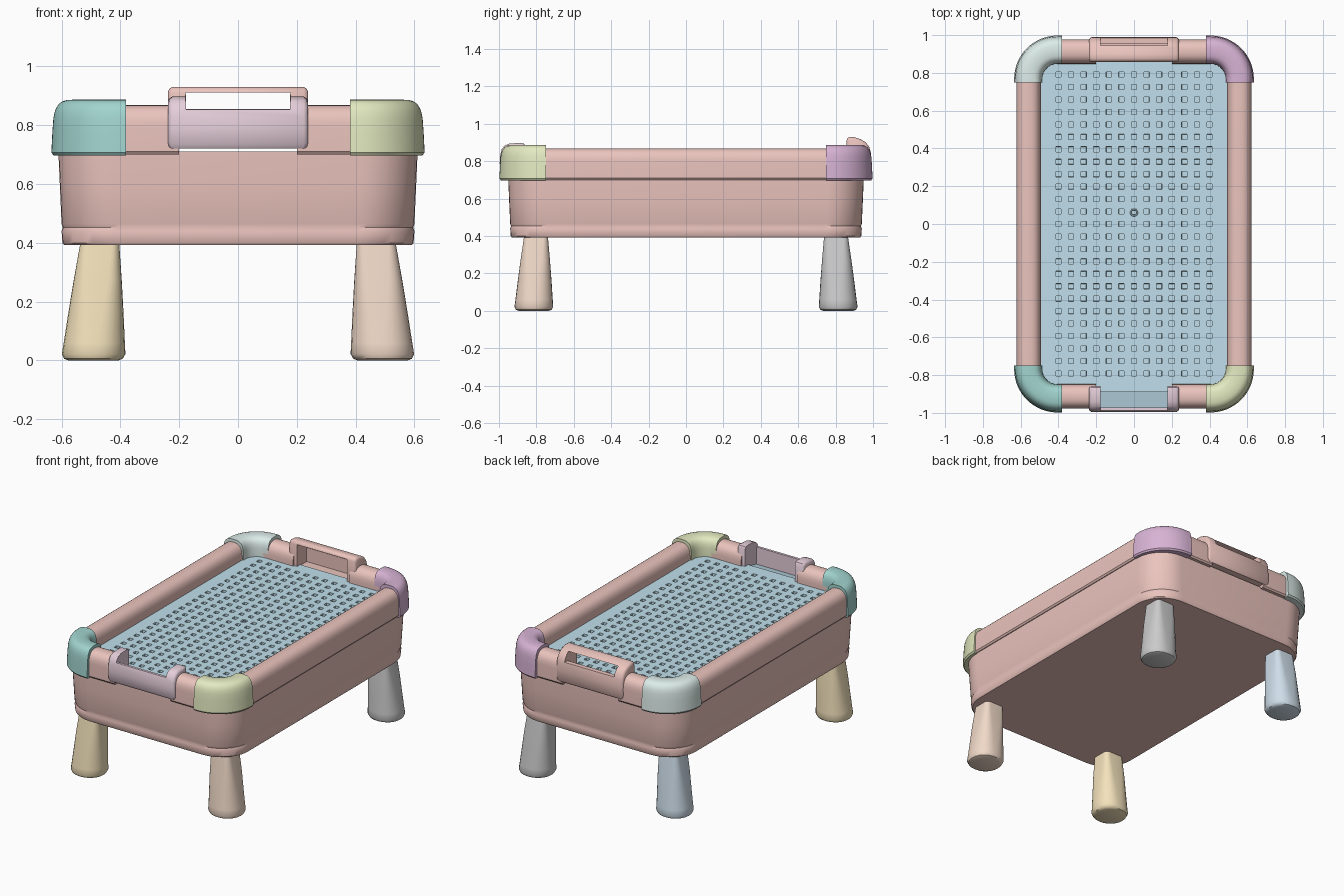
import bpy, bmesh, math
from mathutils import Vector

if "Cube" in bpy.data.objects:
    bpy.data.objects.remove(bpy.data.objects["Cube"])

SALMON, BLUE, PINK = (.83, .55, .51), (.53, .74, .84), (.79, .62, .70)


def make(name, bm, color=None):
    bmesh.ops.recalc_face_normals(bm, faces=bm.faces)
    me = bpy.data.meshes.new(name)
    bm.to_mesh(me)
    bm.free()
    ob = bpy.data.objects.new(name, me)
    bpy.context.collection.objects.link(ob)
    if color:
        mat = bpy.data.materials.new(name + "_colour")
        mat.diffuse_color = (*color, 1)
        mat.use_nodes = True
        mat.node_tree.nodes["Principled BSDF"].inputs["Base Color"].default_value = mat.diffuse_color
        me.materials.append(mat)
    return ob


def rrect(hx, hy, r, z, n=10, cx=0, cy=0):
    """Rounded rectangle ring at height z."""
    pts = []
    for q, (sx, sy) in enumerate([(1, 1), (-1, 1), (-1, -1), (1, -1)]):
        for i in range(n + 1):
            a = math.pi / 2 * (q + i / n)
            pts.append(Vector((cx + sx * (hx - r) + r * math.cos(a),
                               cy + sy * (hy - r) + r * math.sin(a), z)))
    return pts


def loft(name, rings, color=None, loop=False):
    """Skin closed rings; either cap the ends or join last to first."""
    bm = bmesh.new()
    vs = [[bm.verts.new(p) for p in ring] for ring in rings]
    n = len(vs[0])
    for a, b in zip(vs, vs[1:] + vs[:1] if loop else vs[1:]):
        for i in range(n):
            j = (i + 1) % n
            bm.faces.new((a[i], a[j], b[j], b[i]))
    if not loop:
        bm.faces.new(vs[0])
        bm.faces.new(vs[-1])
    return make(name, bm, color)


def rail_profile(w, z0, zc, z1, e, n=14):
    """(inset, height) section: straight sides with a rounded top."""
    pts = [(.008, z0), (0, z0 + .01)]
    for i in range(n + 1):
        c, s = math.cos(math.pi * i / n), math.sin(math.pi * i / n)
        pts.append((w / 2 * (1 - math.copysign(abs(c) ** e, c)),
                    zc + (z1 - zc) * abs(s) ** e))
    return pts + [(w, z0)]


def cut(ob, x, y, z):
    """Subtract a box given by its ranges."""
    bm = bmesh.new()
    bmesh.ops.create_cube(bm, size=1)
    for v in bm.verts:
        v.co = [r[0] + (c + .5) * (r[1] - r[0]) for c, r in zip(v.co, (x, y, z))]
    tool = make("cutter", bm)
    tool.hide_render = True
    mod = ob.modifiers.new("cut", 'BOOLEAN')
    mod.operation, mod.solver, mod.object = 'DIFFERENCE', 'EXACT', tool
    bpy.context.view_layer.objects.active = ob
    bpy.ops.object.modifier_apply(modifier=mod.name)
    bpy.data.objects.remove(tool)


def end_block(name, prof, color):
    """Extrude a y-z profile across x, rounding the two ends."""
    hw, rings = .238, []
    mid = Vector((0, sum(p[0] for p in prof) / len(prof), .81))
    for x, k in [(-hw, .016), (-hw + .004, .007), (-hw + .014, 0),
                 (hw - .014, 0), (hw - .004, .007), (hw, .016)]:
        ring = []
        for y, z in prof:
            d = mid - Vector((0, y, z))
            p = Vector((x, y, z)) + d.normalized() * k
            ring.append(p)
        rings.append(ring)
    return loft(name, rings, color)


# Tub with a slight foot band
loft("tub", [rrect(.61 - d, .95 - d, .19, z) for d, z in
             [(.018, .393), (.013, .40), (.010, .44), (.014, .452), (.010, .465),
              (.004, .60), (0, .69), (0, .71)]], SALMON)

# Rounded rail around the top, opened at both ends
rail = loft("rim_rail", [rrect(.623 - d, .978 - d, max(.215 - d, .03), z)
                         for d, z in rail_profile(.13, .70, .79, .868, .8)],
            SALMON, loop=True)
for s in (-1, 1):
    cut(rail, (-.2, .2), sorted((s * .8, s * 1.1)), (.6, 1))

# Corner guards
R = .23
section = rail_profile(.15, .697, .78, .887, .6)
corners = {"front_left": (-1, -1, (.36, .66, .62)), "front_right": (1, -1, (.77, .82, .53)),
           "back_right": (1, 1, (.68, .45, .66)), "back_left": (-1, 1, (.72, .84, .81))}
for label, (sx, sy, col) in corners.items():
    stations = [(0, 0, -.02)] + [(math.pi / 2 * i / 16, 0, 0) for i in range(17)]
    stations.append((math.pi / 2, -.025, 0))
    rings = []
    for a, ox, oy in stations:
        ring = []
        for d, z in section:
            taper = d + max(0, z - .70) * .05 * (1 - d / .15)
            ring.append(Vector((sx * (.635 - R + ox + math.cos(a) * (R - taper)),
                                sy * (.998 - R + oy + math.sin(a) * (R - taper)), z)))
        rings.append(ring)
    loft(label + "_corner_guard", rings, col)

# Perforated playing surface
bm = bmesh.new()
bmesh.ops.create_grid(bm, x_segments=15, y_segments=27, size=.5)
for v in bm.verts:
    v.co.y *= 1.78
    v.co.z = .77
holes = [f for f in bm.faces if abs(f.calc_center_median().x) < .43
         and abs(f.calc_center_median().y) < .82]
bmesh.ops.inset_individual(bm, faces=holes, thickness=.027)
bmesh.ops.inset_individual(bm, faces=holes, thickness=.001, depth=-.02)
make("playing_surface", bm, BLUE)

# Small ring near the middle of the surface
rings = []
for i in range(20):
    a = math.tau * i / 20
    rings.append([Vector(((.017 + .004 * math.cos(b)) * math.cos(a),
                          .06 + (.017 + .004 * math.cos(b)) * math.sin(a),
                          .77 + .004 * math.sin(b)))
                  for b in [math.tau * k / 6 for k in range(6)]])
loft("centre_ring", rings, BLUE, loop=True)

# Back handle: hooded recess with a grip slot
handle = end_block("back_handle", [
    (.862, .72), (.858, .73), (.858, .91), (.863, .923), (.875, .93), (.90, .928),
    (.935, .917), (.962, .90), (.98, .875), (.988, .845), (.99, .80),
    (.988, .735), (.978, .72)], SALMON)
cut(handle, (-.178, .178), (.80, .955), (.765, .911))
cut(handle, (-.177, .177), (.90, 1.1), (.855, .91))

# Front goal: open tray with two posts
goal = end_block("front_goal", [
    (-.862, .72), (-.858, .73), (-.858, .88), (-.865, .893), (-.88, .897), (-.94, .895),
    (-.968, .885), (-.985, .865), (-.994, .83), (-.996, .79),
    (-.993, .735), (-.983, .72)], PINK)
cut(goal, (-.178, .178), (-.972, -.80), (.735, 1))
cut(goal, (-.177, .177), (-1.1, -.85), (.853, 1.01))

# Sloping goal floor
loft("goal_floor", [[Vector((x, -.86, .768)), Vector((x, -.973, .742)),
                     Vector((x, -.973, .73)), Vector((x, -.86, .73))]
                    for x in (-.179, .179)], BLUE)

# Flared legs: squarish at the top, round at the foot
legs = {"front_left": (-1, -1, (.90, .76, .50)), "front_right": (1, -1, (.88, .70, .58)),
        "back_right": (1, 1, None), "back_left": (-1, 1, (.62, .73, .82))}
for label, (sx, sy, col) in legs.items():
    rings = []
    for h, r, z in [(.085, .08, 0), (.10, .095, .006), (.108, .10, .022), (.104, .094, .06),
                    (.094, .075, .16), (.082, .05, .27), (.066, .025, .40)]:
        cx = .492 - .022 * z / .4
        cy = .814 - .012 * z / .4
        rings.append(rrect(h, h * .96, r * .96, z, 6, sx * cx, sy * cy))
    loft(label + "_leg", rings, col)

# Smooth shading with crisp edges
bpy.ops.object.select_all(action='SELECT')
bpy.context.view_layer.objects.active = rail
bpy.ops.object.shade_smooth_by_angle(angle=math.radians(38))
